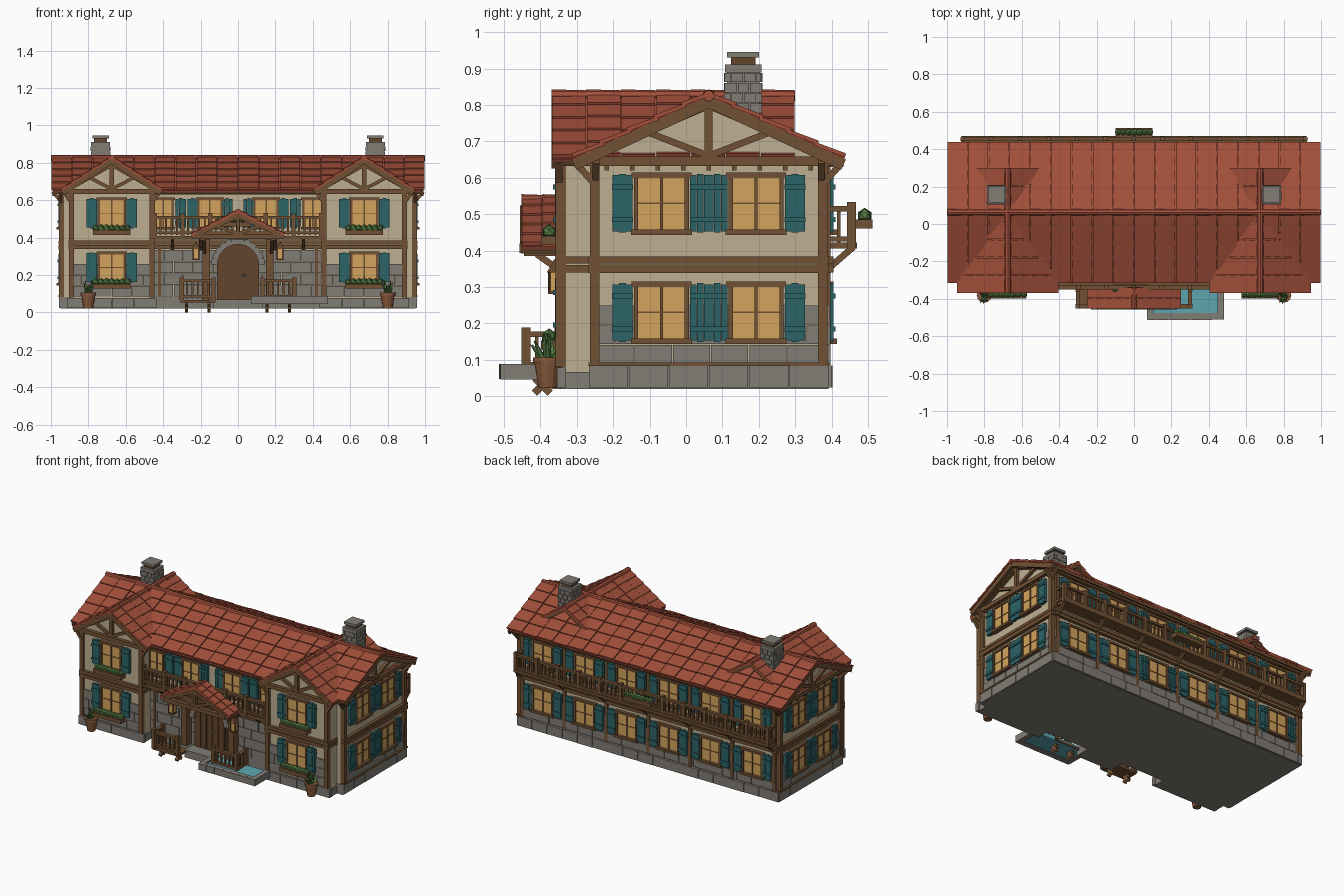
import bpy, bmesh, math, random
from mathutils import Matrix, Vector

cube = bpy.data.objects.get("Cube")
if cube:
    bpy.data.objects.remove(cube)
random.seed(4)

COLOURS = {
    "plaster": (.52, .43, .29), "stone": (.22, .205, .18), "wood": (.165, .082, .034),
    "door wood": (.125, .058, .025), "roof red": (.36, .078, .042), "teal": (.025, .125, .135),
    "amber": (.65, .37, .11), "leaf green": (.10, .22, .06), "water": (.11, .38, .44),
    "terracotta": (.25, .10, .045)}
MATS = {}
for name, rgb in COLOURS.items():
    m = bpy.data.materials.new(name)
    m.use_nodes = True
    m.diffuse_color = (*rgb, 1)
    m.node_tree.nodes["Principled BSDF"].inputs["Base Color"].default_value = (*rgb, 1)
    MATS[name] = m

parts = {}
ID = Matrix.Identity(4)


def bm_for(part, mat):
    return parts.setdefault(part, (bmesh.new(), mat))[0]


def place(x, y, z=0, turn=0):
    return Matrix.Translation((x, y, z)) @ Matrix.Rotation(math.radians(turn), 4, 'Z')


def box(part, mat, x, y, z, M=ID):
    """Box from three (low, high) ranges."""
    c = [(a + b) / 2 for a, b in (x, y, z)]
    s = [abs(b - a) for a, b in (x, y, z)]
    bmesh.ops.create_cube(bm_for(part, mat), size=1,
                          matrix=M @ Matrix.Translation(c) @ Matrix.Diagonal((*s, 1)))


def beam(part, mat, a, b, wide, thick, M=ID):
    """Straight bar between two points, wide sideways and thick upwards."""
    a, b = Vector(a), Vector(b)
    R = (b - a).to_track_quat('X', 'Z').to_matrix().to_4x4()
    S = Matrix.Diagonal(((b - a).length, wide, thick, 1))
    bmesh.ops.create_cube(bm_for(part, mat), size=1, matrix=M @ Matrix.Translation((a + b) / 2) @ R @ S)


def cone(part, mat, a, b, r1, r2, n=10, M=ID):
    a, b = Vector(a), Vector(b)
    R = (b - a).to_track_quat('Z', 'Y').to_matrix().to_4x4()
    bmesh.ops.create_cone(bm_for(part, mat), cap_ends=True, segments=n, radius1=r1, radius2=r2,
                          depth=(b - a).length, matrix=M @ Matrix.Translation((a + b) / 2) @ R)


def prism(part, mat, outline, y0, y1, M=ID):
    """Outline in x and z, extruded along y."""
    bm = bm_for(part, mat)
    f = bm.faces.new([bm.verts.new(M @ Vector((x, y0, z))) for x, z in outline])
    ext = bmesh.ops.extrude_face_region(bm, geom=[f])["geom"]
    verts = [v for v in ext if isinstance(v, bmesh.types.BMVert)]
    bmesh.ops.translate(bm, verts=verts, vec=M.to_3x3() @ Vector((0, y1 - y0, 0)))


def gable_shape(half, wall, peak, base):
    return [(-half, base), (half, base), (half, wall), (0, peak), (-half, wall)]


def blocks(part, M, x0, x1, z0, z1, rows, width, deep=.008):
    h = (z1 - z0) / rows
    for r in range(rows):
        x = x0 - (width / 2 if r % 2 else 0)
        while x < x1 - .002:
            a, b = max(x, x0), min(x + width, x1)
            if b - a > .01:
                box(part, "stone", (a + .0015, b - .0015), (-deep - random.uniform(0, .003), .01),
                    (z0 + r * h + .0015, z0 + (r + 1) * h - .0015), M)
            x += width


def window(M, x, z0, z1, w=.14, sides=(-1, 1), gap=.03):
    h, zm = w / 2, (z0 + z1) / 2
    box("window_panes", "amber", (x - h, x + h), (-.012, .005), (z0, z1), M)
    for s in (-1, 1):
        box("window_frames", "wood", (x + s * h - .006, x + s * h + .006), (-.02, .005), (z0, z1), M)
    box("window_frames", "wood", (x - h - .012, x + h + .012), (-.02, .005), (z1 - .004, z1 + .01), M)
    box("window_frames", "wood", (x - h - .014, x + h + .014), (-.03, .005), (z0 - .012, z0 + .003), M)
    box("window_bars", "wood", (x - .004, x + .004), (-.017, 0), (z0, z1), M)
    box("window_bars", "wood", (x - h, x + h), (-.015, 0), (zm - .002, zm + .002), M)
    for s in sides:
        c = x + s * (h + gap + .007)
        for k in (-1, 0, 1):
            box("shutters", "teal", (c + k * .019 - .009, c + k * .019 + .009), (-.02, 0),
                (z0 - .002 - .004 * (k == 0), z1 + .002 + .004 * (k == 0)), M)
        for z in (z0 + .03, z1 - .03):
            box("shutter_battens", "teal", (c - .029, c + .029), (-.026, 0), (z - .007, z + .007), M)


def railing(M, x0, x1, z0, z1, posts):
    for z in (z0 + .012, z1 - .01):
        box("balcony_rails", "wood", (x0, x1), (-.011, .011), (z - .007, z + .007), M)
    n = max(2, round((x1 - x0) / .03))
    for i in range(1, n):
        x = x0 + (x1 - x0) * i / n
        box("balusters", "wood", (x - .005, x + .005), (-.005, .005), (z0, z1 - .01), M)
    for i in range(posts):
        x = x0 + (x1 - x0) * i / (posts - 1)
        box("rail_posts", "wood", (x - .011, x + .011), (-.012, .012), (z0 - .015, z1 + .008), M)


def flower_box(M, half, z):
    box("flower_boxes", "wood", (-half, half), (-.05, 0), (z, z + .025), M)
    n = round(half / .014)
    for i in range(n):
        c = (half * (2 * i + 1 - n) / n, -.028, z + .036)
        bmesh.ops.create_icosphere(bm_for("flowers", "leaf green"), subdivisions=1,
                                   radius=random.uniform(.017, .022), matrix=M @ Matrix.Translation(c))


def roof(part, M, length, half, eave, ridge, cols, rows, cap=.018):
    """Tiled roof with its ridge along local x."""
    w = length / cols
    for s in (-1, 1):
        at = lambda t, lift=0: (s * half * (1 - t), eave + (ridge - eave) * t + lift)
        beam(part + "_boards", "wood", (0, *at(.02, -.008)), (0, *at(1, -.008)), length * .985, .018, M)
        beam(part + "_underlay", "roof red", (0, *at(0, .003)), (0, *at(1, .003)), length * .99, .008, M)
        for i in range(cols):
            x = -length / 2 + w * (i + .5)
            lift = .003 * (i % 2)
            for r in range(rows):
                beam(part + "_tiles", "roof red", (x, *at(r / rows, .014 + lift)),
                     (x, *at(min(1, (r + 1.15) / rows), .006 + lift)), w * .96, .011, M)
    for i in range(cols):
        x = -length / 2 + w * i
        cone(part + "_ridge", "roof red", (x, 0, ridge + .005), (x + w, 0, ridge + .005), cap, cap * .86, 8, M)


def truss(M, half, base, peak, king=.022):
    """Timber gable frame facing local -y."""
    y = -.008
    box("gable_timbers", "wood", (-half, half), (-.022, .005), (base - .012, base + .014), M)
    box("gable_timbers", "wood", (-king / 2, king / 2), (-.02, .005), (base, peak), M)
    for s in (-1, 1):
        beam("gable_timbers", "wood", (s * half, y, base + .01), (0, y, peak - .006), .026, .02, M)
        beam("gable_timbers", "wood", (0, y, base + .015), (s * half * .5, y, (base + peak) / 2), .02, .018, M)


# Main body, base and roof
MAIN = place(0, .0625, 0, 90)
prism("main_walls", "plaster", gable_shape(.322, .655, .805, .03), -.94, .94, MAIN)
box("main_base", "stone", (-.95, .95), (-.267, .392), (.02, .083))
roof("main_roof", place(0, .0625), 2, .375, .645, .82, 18, 5)

# Four wall frames: front, right hand, back, left hand
FRONT, BACK = place(0, -.26), place(0, .385, 0, 180)
SIDES = [place(.94, .0625, 0, 90), place(-.94, .0625, 0, -90)]
for M in SIDES:
    flip = 1 if M is SIDES[0] else -1
    blocks("base_blocks", M, -.33, .33, .022, .085, 1, .11, .015)
    blocks("wall_stones", M, -.31, .31, .088, .25, 3, .105)
    for y in (-.13, .13):
        window(M, y, .455, .605)
        window(M, y, .155, .305)
    for y in (-.313, .313):
        box("corner_posts", "wood", (y - .013, y + .013), (-.018, .01), (.083, .65), M)
    for z, h in ((.088, .005), (.35, .012), (.374, .009)):
        box("wall_beams", "wood", (-.33, .33), (-.02, .005), (z - h, z + h), M)
    truss(M, .335, .645, .805)
    for i in range(9):
        y = (i - 4) * .07
        box("gable_dentils", "wood", (y - .006, y + .006), (-.016, .003), (.62, .635), M)
    for s in (-1, 1):  # barge boards and eave braces
        beam("barge_boards", "wood", (s * .37, -.045, .635), (0, -.045, .808), .014, .03, M)
        beam("eave_braces", "wood", (s * .32, -.01, .59), (s * .365, -.01, .64), .02, .018, M)
        beam("eave_braces", "wood", (s * .31, 0, .585), (s * .31, -.05, .645), .02, .018, M)

# Back wall and long balcony
blocks("base_blocks", BACK, -.95, .95, .022, .085, 1, .11, .015)
blocks("wall_stones", BACK, -.93, .93, .088, .25, 3, .105)
for i in range(6):
    x = (i - 2.5) * .305
    window(BACK, x, .455, .605)
    window(BACK, x, .155, .305)
for z in (.35, .374, .64):
    box("wall_beams", "wood", (-.945, .945), (-.02, .005), (z - .01, z + .01), BACK)
for i in range(7):
    x = (i - 3) * .305
    box("corner_posts", "wood", (x - .011, x + .011), (-.012, .005), (.085, .65), BACK)
    beam("balcony_braces", "wood", (x, 0, .345), (x, -.075, .41), .018, .018, BACK)
box("balcony_floor", "wood", (-.92, .92), (-.085, .005), (.405, .422), BACK)
railing(BACK @ place(0, -.07), -.915, .915, .42, .525, 13)
for s in (-1, 1):
    railing(BACK @ place(s * .915, -.035, 0, 90), -.035, .035, .42, .525, 2)
flower_box(BACK @ place(0, -.078), .1, .46)

# Front centre wall, balcony and door
blocks("wall_stones", FRONT, -.45, .45, .083, .335, 4, .105)
for s in (-1, 1):
    window(FRONT, s * .15, .455, .605, .125, gap=.022)
    window(FRONT, s * .40, .455, .605, .1, sides=(-s,), gap=.036)
    box("corner_posts", "wood", (s * .42 - .008, s * .42 + .008), (-.012, .005), (.085, .35), FRONT)
for z in (.35, .374, .64):
    box("wall_beams", "wood", (-.45, .45), (-.02, .005), (z - .01, z + .01), FRONT)
box("front_balcony_floor", "wood", (-.45, .45), (-.085, .005), (.39, .41), FRONT)
railing(FRONT @ place(0, -.078), -.445, .445, .415, .52, 7)
flower_box(FRONT @ place(-.02, -.06), .09, .46)
for x in (-.35, -.2, .2, .35):
    beam("balcony_braces", "wood", (x, 0, .34), (x, -.07, .395), .018, .018, FRONT)
arc = [(math.cos(k * math.pi / 12), math.sin(k * math.pi / 12)) for k in range(13)]
prism("door", "door wood", [(-.112, .07), (.112, .07)] + [(.112 * c, .255 + .112 * s) for c, s in arc],
      -.03, .01, FRONT)
for k in range(-2, 3):
    box("door_planks", "door wood", (k * .043 - .019, k * .043 + .019), (-.036, 0),
        (.072, .255 + .1 * math.cos(k * .39)), FRONT)
cone("door_handle", "stone", (.03, -.036, .2), (.03, -.048, .2), .008, .006, 8, FRONT)
for k in range(12):
    a, b = arc[k], arc[k + 1]
    beam("door_arch", "stone", (.127 * a[0], -.02, .255 + .127 * a[1]),
         (.127 * b[0], -.02, .255 + .127 * b[1]), .05, .034, FRONT)
box("door_step", "stone", (-.13, .13), (-.11, 0), (.02, .068), FRONT)

# Porch
PORCH = place(0, -.395, 0, 90)
roof("porch_roof", PORCH, .115, .25, .405, .535, 2, 5, .015)
truss(place(0, -.435), .225, .405, .52, .018)
for s in (-1, 1):
    box("porch_posts", "wood", (s * .17 - .02, s * .17 + .02), (-.32, -.265), (.068, .39))
    box("porch_beams", "wood", (s * .19 - .012, s * .19 + .012), (-.445, -.26), (.385, .408))
    beam("porch_braces", "wood", (s * .18, -.31, .32), (s * .18, -.41, .39), .02, .018)
    # Lanterns
    L = place(s * .225, -.36)
    box("lantern_glass", "amber", (-.016, .016), (-.016, .016), (.288, .34), L)
    cone("lantern_caps", "door wood", (0, 0, .34), (0, 0, .37), .032, .006, 4, L @ place(0, 0, 0, 45))
    box("lantern_bases", "door wood", (-.019, .019), (-.019, .019), (.28, .289), L)
    box("lantern_hooks", "door wood", (-.004, .004), (-.004, .1), (.368, .376), L)
    for p in ((-1, -1), (-1, 1), (1, -1), (1, 1)):
        cone("lantern_bars", "door wood", (p[0] * .016, p[1] * .016, .285),
             (p[0] * .016, p[1] * .016, .342), .003, .003, 4, L)
    # Fenced side decks beside the steps
    D = place(s * .215, -.395)
    box("side_decks", "wood", (-.095, .095), (-.05, .05), (.052, .066), D)
    railing(D @ place(0, -.045), -.085, .085, .075, .18, 2)
    railing(D @ place(-s * -.085, 0, 0, 90), -.045, .045, .075, .18, 2)
    for x in (-.06, .06):
        beam("deck_struts", "wood", (x, -.02, .05), (x, .022, .008), .018, .02, D)
        beam("deck_struts", "wood", (x, .02, .05), (x, -.022, .008), .018, .02, D)

# Front wings, chimneys and potted plants
for s in (-1, 1):
    W = place(s * .675, -.34)
    prism("wing_walls", "plaster", gable_shape(.225, .655, .80, .03), 0, .2, W)
    box("wing_base", "stone", (-.232, .232), (-.005, .12), (.02, .066), W)
    blocks("base_blocks", W, -.24, .24, .022, .08, 1, .12, .012)
    blocks("wall_stones", W, -.22, .22, .083, .26, 3, .11)
    roof("wing_roof", place(s * .675, -.035, 0, 90), .67, .27, .645, .82, 7, 5)
    truss(W, .235, .645, .795)
    window(W, 0, .455, .605)
    window(W, 0, .165, .315)
    flower_box(W @ place(0, -.008), .1, .415)
    flower_box(W @ place(0, -.008), .1, .128)
    for x in (-.215, .215):
        box("corner_posts", "wood", (x - .013, x + .013), (-.018, .01), (.08, .65), W)
        beam("eave_braces", "wood", (x, -.01, .585), (x * 1.2, -.01, .645), .02, .018, W)
        beam("barge_boards", "wood", (x * 1.22, -.024, .637), (0, -.024, .808), .012, .026, W)
    for z in (.35, .374):
        box("wall_beams", "wood", (-.23, .23), (-.02, .08), (z - .01, z + .01), W)

    C = place(s * .735, .157)
    box("chimney_core", "stone", (-.045, .045), (-.045, .045), (.68, .905), C)
    for turn in range(4):
        blocks("chimney_bricks", C @ place(0, 0, 0, turn * 90) @ place(0, -.045), -.05, .05, .72, .89, 6, .034, .005)
    box("chimney_collar", "stone", (-.05, .05), (-.05, .05), (.89, .912), C)
    box("chimney_neck", "door wood", (-.034, .034), (-.034, .034), (.91, .93), C)
    box("chimney_cap", "stone", (-.044, .044), (-.044, .044), (.93, .946), C)

    P = place(s * .8, -.38)
    cone("pots", "terracotta", (0, 0, .022), (0, 0, .092), .025, .037, 12, P)
    cone("pot_rims", "terracotta", (0, 0, .092), (0, 0, .106), .041, .041, 12, P)
    for k in range(16):
        a, out = k * 2.4, .018 + .03 * (k % 4) / 3
        tip = (out * math.cos(a), out * math.sin(a), .19 - out)
        cone("pot_leaves", "leaf green", (tip[0] * .3, tip[1] * .3, .1), tip, .009, .001, 4, P)

# Garden pool
POOL = place(.275, -.43)
box("pool_water", "water", (-.18, .18), (-.05, .08), (.05, .078), POOL)
box("pool_rim", "stone", (-.2, .2), (-.08, -.045), (.045, .086), POOL)
box("pool_rim", "stone", (.172, .205), (-.08, .085), (.045, .088), POOL)
box("pool_rim", "stone", (-.205, -.172), (-.08, .085), (.045, .088), POOL)
blocks("pool_stones", POOL @ place(0, -.075), -.205, .205, .045, .09, 1, .058, .006)

# Turn every part into an object
for name, (bm, mat) in parts.items():
    bmesh.ops.recalc_face_normals(bm, faces=bm.faces)
    mesh = bpy.data.meshes.new(name)
    bm.to_mesh(mesh)
    bm.free()
    mesh.materials.append(MATS[mat])
    bpy.context.collection.objects.link(bpy.data.objects.new(name, mesh))
